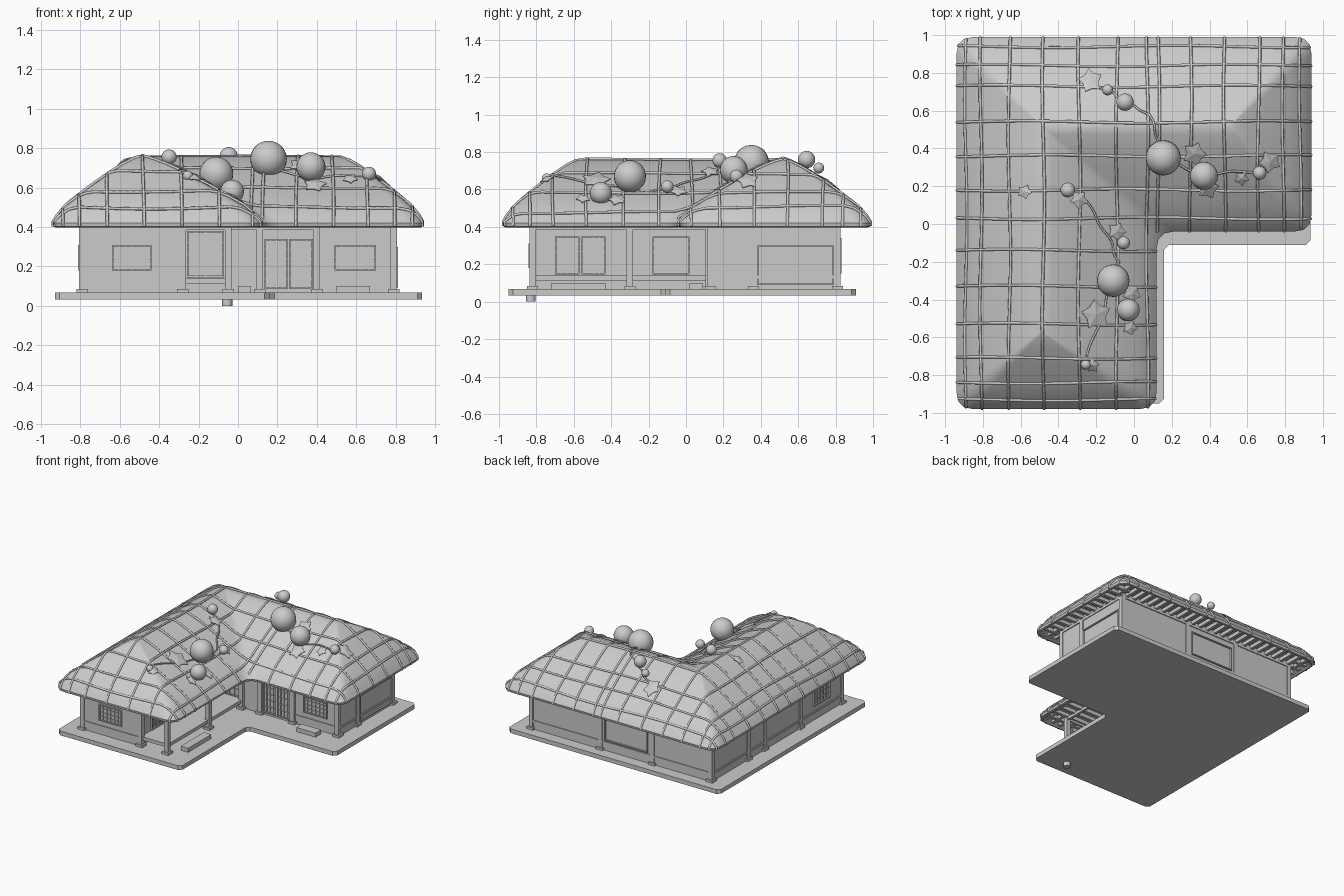
import bpy, bmesh, math, random
from mathutils import Vector
from mathutils.bvhtree import BVHTree

if "Cube" in bpy.data.objects:
    bpy.data.objects.remove(bpy.data.objects["Cube"])
random.seed(4)


def finish(name, bm, smooth=None):
    bmesh.ops.recalc_face_normals(bm, faces=bm.faces)
    me = bpy.data.meshes.new(name)
    bm.to_mesh(me)
    ob = bpy.data.objects.new(name, me)
    bpy.context.collection.objects.link(ob)
    if smooth:
        bpy.context.view_layer.objects.active = ob
        bpy.ops.object.select_all(action='DESELECT')
        ob.select_set(True)
        bpy.ops.object.shade_smooth_by_angle(angle=math.radians(smooth))
    return ob


def boxes(name, items):
    """One object from (x0, x1, y0, y1, z0, z1) boxes."""
    bm = bmesh.new()
    for x0, x1, y0, y1, z0, z1 in items:
        vs = bmesh.ops.create_cube(bm, size=1)['verts']
        for v in vs:
            v.co = ((x0 + x1) / 2 + v.co.x * (x1 - x0),
                    (y0 + y1) / 2 + v.co.y * (y1 - y0),
                    (z0 + z1) / 2 + v.co.z * (z1 - z0))
    return finish(name, bm)


def ring(corners, r, n=4):
    """Closed outline with each corner rounded by a short curve."""
    out = []
    for i, p in enumerate(corners):
        a = p + (corners[i - 1] - p).normalized() * r
        b = p + (corners[(i + 1) % len(corners)] - p).normalized() * r
        for k in range(n):
            s = k / (n - 1)
            out.append(a * (1 - s) ** 2 + p * 2 * s * (1 - s) + b * s * s)
    return out


def loft(bm, rings):
    rows = [[bm.verts.new(v) for v in r] for r in rings]
    for a, b in zip(rows, rows[1:]):
        for i in range(len(a)):
            j = (i + 1) % len(a)
            bm.faces.new((a[i], a[j], b[j], b[i]))
    return rows


def tubes(name, paths, r):
    cu = bpy.data.curves.new(name, 'CURVE')
    cu.dimensions = '3D'
    cu.bevel_depth, cu.bevel_resolution, cu.use_fill_caps = r, 1, True
    for path in paths:
        sp = cu.splines.new('POLY')
        sp.points.add(len(path) - 1)
        for p, q in zip(sp.points, path):
            p.co = (*q, 1)
    ob = bpy.data.objects.new(name, cu)
    bpy.context.collection.objects.link(ob)
    bpy.ops.object.select_all(action='DESELECT')
    ob.select_set(True)
    bpy.context.view_layer.objects.active = ob
    bpy.ops.object.convert(target='MESH')


def ell(x0, x1, x2, y0, y1, y2):
    return [Vector(c) for c in ((x0, y0), (x1, y0), (x1, y1), (x2, y1), (x2, y2), (x0, y2))]


# platform and small round peg below it
bm = bmesh.new()
base = ring(ell(-.93, .16, .935, -.95, -.11, .91), .025, 2)
rows = loft(bm, [[(p.x, p.y, z) for p in base] for z in (.033, .067)])
bm.faces.new(rows[0])
bm.faces.new(rows[1])
finish("platform", bm)
bm = bmesh.new()
bmesh.ops.create_cone(bm, cap_ends=True, segments=16, radius1=.026, radius2=.026, depth=.035)
bmesh.ops.translate(bm, vec=(-.055, -.83, .0175), verts=bm.verts)
finish("ground_peg", bm, 30)

# thatched roof, lofted from the eave outline up to the L-shaped ridge
eave = ell(-.94, .12, .94, -.98, -.04, .99)
end_a, bend, end_b = Vector((-.49, -.57)), Vector((-.49, .52)), Vector((.51, .52))
ridge = [end_a, end_a, bend, end_b, end_b, bend]
profile = [(.13, .43), (.035, .398), (.008, .402), (0, .42), (.05, .457),
           (.15, .51), (.28, .557), (.42, .605), (.6, .662), (.78, .715), (.92, .747), (1, .76)]
bm = bmesh.new()
rings = []
for t, z in profile:
    cs = [a.lerp(b, t) for a, b in zip(eave, ridge)]
    rr = .09 * (1 - t) if t < 1 else 0
    rings.append([(p.x, p.y, z) for p in ring(cs, rr)])
rows = loft(bm, rings)
bm.faces.new(rows[0])
bmesh.ops.remove_doubles(bm, verts=bm.verts, dist=.0005)
finish("thatch_roof", bm, 35)
tree = BVHTree.FromBMesh(bm)


def on_roof(x, y, lift=.004):
    hit = tree.ray_cast(Vector((x, y, 2)), Vector((0, 0, -1)))[0]
    return Vector((x, y, hit.z + lift)) if hit else None


# rope net over the thatch
def rope(axis, c, lo, hi):
    path, n = [], 48
    f = random.uniform(0, 6)
    for k in range(n + 1):
        u = lo + (hi - lo) * (.5 - .5 * math.cos(math.pi * k / n))
        w = c + .006 * math.sin(u * 5 + f)
        p = on_roof(*((w, u) if axis else (u, w)))
        if p:
            path.append(p)
    for i in (0, -1):
        e = path[i].copy()
        e.z = .404
        path.insert(0, e) if i == 0 else path.append(e)
    return path


ropes = []
for x in (-.89, -.81, -.66, -.48, -.29, -.09, .07, .13, .3, .48, .66, .79, .88):
    ropes.append(rope(True, x, -.977 if x < .12 else -.038, .987))
for y in (-.93, -.84, -.71, -.53, -.33, -.14, .03, .18, .36, .54, .73, .84, .94):
    ropes.append(rope(False, y, -.938, .117 if y < 0 else .937))
tubes("roof_ropes", ropes, .008)

# rafters under the eaves
raf = []
for i in range(25):
    x, y = -.85 + i * .07, -.88 + i * .0735
    raf.append((x - .011, x + .011, .82, .955, .402, .432))
    raf.append((-.905, -.79, y - .011, y + .011, .402, .432))
    raf.append((x - .011, x + .011, *((-.945, -.81) if x < .08 else (0, .14)), .402, .432))
    raf.append((*((-.29, .085) if y < 0 else (.79, .905)), y - .011, y + .011, .402, .432))
boxes("eave_rafters", raf)

# walls, each a thin panel
T = .43
boxes("walls", [(-.80, -.28, -.83, -.81, .067, T), (-.80, -.78, -.82, .82, .067, T),
                (-.80, .80, .80, .82, .067, T), (.78, .80, .13, .82, .067, T),
                (-.28, .80, .13, .15, .067, T), (-.30, -.28, -.82, .14, .067, T)])

# posts on stone pads
spots = [(-.79, -.82), (-.28, -.82), (-.05, -.82), (-.05, -.30), (-.05, .12), (-.28, -.30),
         (.11, .13), (.40, .13), (.79, .13), (.79, .36), (.79, .81), (.18, .81), (-.28, .81),
         (-.79, .81), (-.79, .36), (-.79, .15), (-.79, -.30)]
boxes("posts", [(x - .017, x + .017, y - .017, y + .017, .067, .425) for x, y in spots])
boxes("post_stones", [(x - .029, x + .029, y - .029, y + .029, .067, .085) for x, y in spots])

# top beams, low rails on the walls
rails = []
for z0, z1 in ((.385, .41), (.125, .14)):
    rails += [(-.80, -.28, -.837, -.82, z0, z1), (-.807, -.79, -.82, .81, z0, z1),
              (-.79, .79, .81, .827, z0, z1), (.79, .807, .13, .81, z0, z1),
              (.40, .79, .123, .14, z0, z1)]
rails += [(-.06, -.04, -.82, .13, .385, .41), (-.28, -.04, -.83, -.81, .385, .41),
          (-.05, .40, .12, .14, .385, .41)]
boxes("wall_rails", rails)

# porch deck and step stones
boxes("porch_deck", [(-.28, -.045, -.82, .13, .113, .14)])
boxes("step_stones", [(.0, .065, -.72, -.43, .067, .1), (.50, .67, .02, .09, .067, .1)])


# framed doors and windows: axis, wall plane, outward sign, span, heights, lattice bars
def panel(ax, c, s, u0, u1, z0, z1, bars=0, cross=0):
    w, parts = .008, []
    def add(a, b, lo, hi, d):
        pl = sorted((c, c + s * d))
        parts.append((a, b, *pl, lo, hi) if ax == 'x' else (*pl, a, b, lo, hi))
    add(u0, u0 + w, z0, z1, .012)
    add(u1 - w, u1, z0, z1, .012)
    add(u0, u1, z0, z0 + w, .012)
    add(u0, u1, z1 - w, z1, .012)
    for i in range(bars):
        m = u0 + (u1 - u0) * (i + 1) / (bars + 1)
        add(m - .002, m + .002, z0, z1, .007)
    for i in range(cross):
        m = z0 + (z1 - z0) * (i + 1) / (cross + 1)
        add(u0, u1, m - .002, m + .002, .007)
    return parts


boxes("doors", panel('x', .13, -1, .135, .255, .085, .34, 3, 4)
      + panel('x', .13, -1, .258, .38, .085, .34, 3, 4)
      + panel('x', .13, -1, -.26, -.07, .145, .38, 3, 3)
      + panel('y', -.28, 1, -.70, -.57, .145, .35, 3, 4)
      + panel('y', -.28, 1, -.56, -.43, .145, .35, 3, 4)
      + panel('y', -.28, 1, -.18, .02, .145, .35, 4, 4))
boxes("windows", panel('x', -.83, -1, -.64, -.44, .18, .31, 5, 3)
      + panel('x', .13, -1, .49, .70, .18, .31, 5, 3)
      + panel('y', .80, 1, .38, .79, .09, .30)
      + panel('x', .82, 1, -.24, .14, .15, .34)
      + panel('y', -.80, -1, -.66, -.46, .18, .31, 4, 2))

# round gourds resting on the roof
for i, (x, y, z, r) in enumerate([
        (.155, .35, .745, .093), (.37, .255, .705, .074), (-.11, -.30, .67, .086),
        (-.03, -.455, .58, .06), (-.047, .645, .76, .046), (-.14, .71, .715, .029),
        (-.35, .18, .755, .039), (-.055, -.10, .615, .034), (-.255, -.745, .66, .026),
        (.665, .27, .67, .036)]):
    bm = bmesh.new()
    bmesh.ops.create_uvsphere(bm, u_segments=24, v_segments=14, radius=r)
    bmesh.ops.translate(bm, vec=(x, y, z), verts=bm.verts)
    finish(f"gourd_{i + 1}", bm, 40)

# vines creeping between the gourds
vines = []
for pts in ([(-.35, .18), (-.26, .13), (-.14, -.06), (-.08, -.2), (-.15, -.42), (-.26, -.74)],
            [(.155, .35), (.37, .25), (.52, .28), (.665, .27), (.74, .36)],
            [(-.23, .74), (-.14, .71), (-.05, .65), (.08, .58), (.14, .42)]):
    path = []
    for a, b in zip(pts, pts[1:]):
        for k in range(8):
            q = Vector(a).lerp(Vector(b), k / 8)
            path.append(on_roof(q.x + .008 * math.sin(k * .8), q.y, .01))
    vines.append(path)
tubes("vines", vines, .006)

# lobed leaves lying on the thatch
bm = bmesh.new()
for x, y, r in [(-.23, .76, .065), (-.29, .13, .05), (-.58, .17, .04), (-.20, -.48, .08),
                (-.01, -.37, .05), (-.02, -.55, .04), (.32, .37, .065), (.72, .33, .06),
                (.39, .19, .06), (-.09, -.04, .05), (.57, .24, .04), (-.22, -.75, .04)]:
    a0 = random.uniform(0, 6)
    rim = []
    for k in range(10):
        a, q = a0 + k * math.pi / 5, r * (1 if k % 2 else .66)
        rim.append(bm.verts.new(on_roof(x + q * math.cos(a), y + q * math.sin(a), .016)))
    mid = bm.verts.new(on_roof(x, y, .026))
    for k in range(10):
        bm.faces.new((mid, rim[k], rim[(k + 1) % 10]))
leaves = finish("leaves", bm)
mod = leaves.modifiers.new("thickness", 'SOLIDIFY')
mod.thickness = .004
